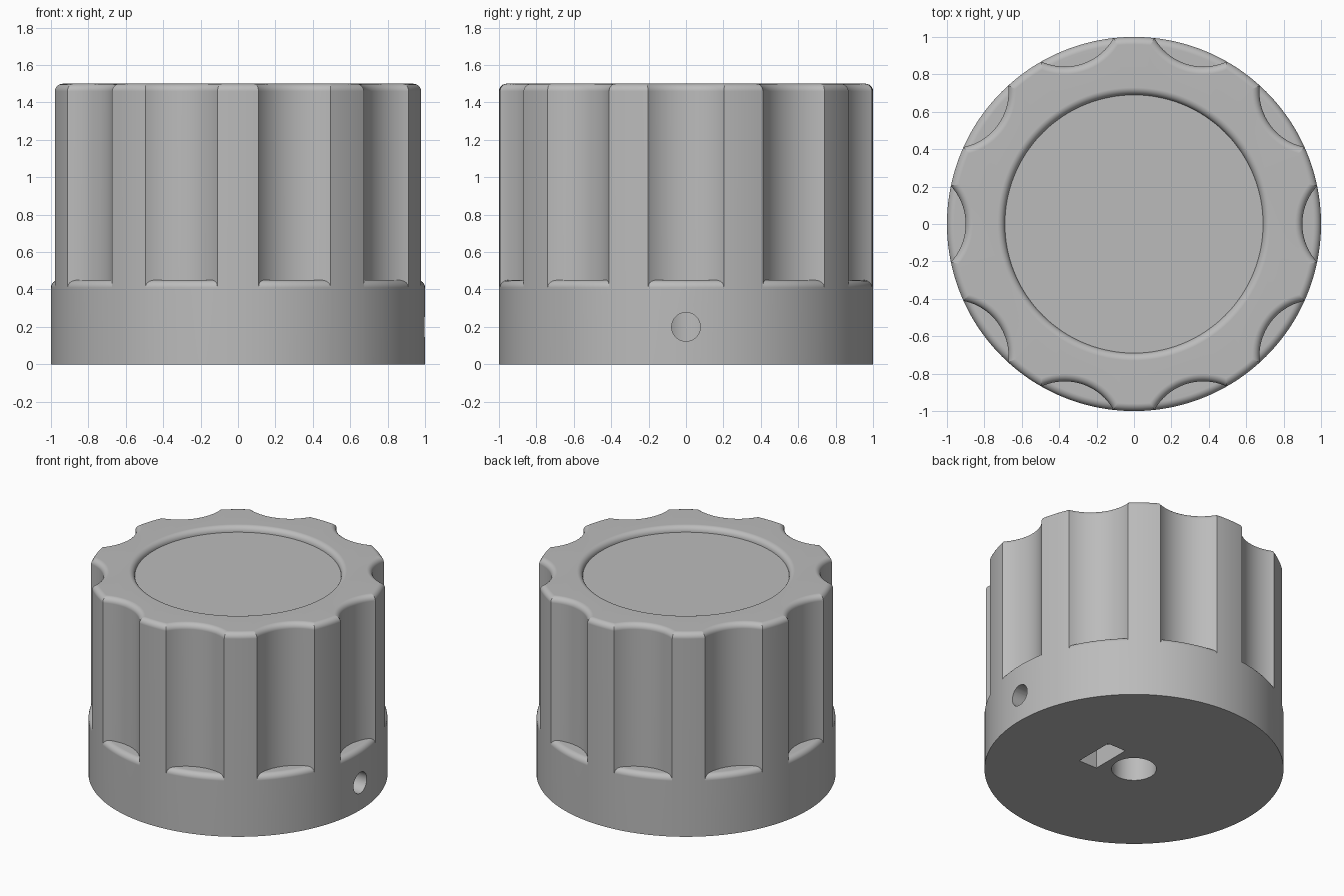
import bpy, bmesh
from math import sin, cos, acos, sqrt, pi, radians

if "Cube" in bpy.data.objects:
    bpy.data.objects.remove(bpy.data.objects["Cube"], do_unlink=True)

FLUTES = 10
HEIGHT = 1.5
LIP = 0.45            # height of the flute floors
FILLET = 0.04
CUT_DIST, CUT_R = 1.2, 0.3   # flute circle: distance from axis and radius
RECESS = 0.69
STEPS = 6             # segments per fillet
FLUTE_SEG, LAND_SEG = 24, 8

grey = bpy.data.materials.new("matte_grey")
grey.use_nodes = True
colour = (0.5, 0.5, 0.5, 1)
grey.diffuse_color = colour
grey.node_tree.nodes["Principled BSDF"].inputs["Base Color"].default_value = colour


def outline(o):
    """Polar points (angle, radius) of the fluted outline, moved inward by o."""
    outer, cut = 1 - o, CUT_R + o
    corner = acos((outer**2 + CUT_DIST**2 - cut**2) / (2 * outer * CUT_DIST))
    pitch = 2 * pi / FLUTES
    points = []
    for n in range(FLUTES):
        for i in range(FLUTE_SEG):
            a = corner * sin(pi * (i / FLUTE_SEG - 0.5))
            r = CUT_DIST * cos(a) - sqrt(cut**2 - (CUT_DIST * sin(a))**2)
            points.append((n * pitch + a, min(r, outer)))
        for i in range(LAND_SEG):
            a = corner + (pitch - 2 * corner) * i / LAND_SEG
            points.append((n * pitch + a, outer))
    return points


def lip_height(r):
    """Height of the rounded lip of the base at radius r."""
    d = max(0, r - 1 + FILLET)
    return LIP - FILLET + sqrt(max(0, FILLET**2 - d**2))


# Stack of rings, from the bottom edge up to the recess floor
base = outline(0)
quarter = [pi / 2 * i / STEPS for i in range(STEPS + 1)]
rings = [[(a, 1, 0) for a, r in base]]
for q in quarter:
    lip_r = 1 - FILLET + FILLET * cos(q)
    rings.append([(a, max(lip_r, r), lip_height(max(lip_r, r))) for a, r in base])
rings.append([(a, r, lip_height(r)) for a, r in base])
for q in quarter:
    z = HEIGHT - FILLET + FILLET * sin(q)
    rings.append([(a, r, z) for a, r in outline(FILLET * (1 - cos(q)))])
for q in quarter:
    r, z = RECESS + FILLET * (1 - sin(q)), HEIGHT - FILLET + FILLET * cos(q)
    rings.append([(a, r, z) for a, _ in outline(FILLET)])

# Knob body
bm = bmesh.new()
loops = [[bm.verts.new((r * cos(a), r * sin(a), z)) for a, r, z in ring] for ring in rings]
for low, high in zip(loops, loops[1:]):
    for i in range(len(low)):
        j = (i + 1) % len(low)
        bm.faces.new((low[i], low[j], high[j], high[i]))
bm.faces.new(loops[0][::-1])
bm.faces.new(loops[-1])
bmesh.ops.remove_doubles(bm, verts=bm.verts, dist=1e-5)
bmesh.ops.recalc_face_normals(bm, faces=bm.faces)
mesh = bpy.data.meshes.new("knob_body")
bm.to_mesh(mesh)
bm.free()
mesh.materials.append(grey)
knob = bpy.data.objects.new("knob_body", mesh)
bpy.context.collection.objects.link(knob)


def cut(name):
    """Subtract the active object from the knob, then remove it."""
    cutter = bpy.context.object
    cutter.name = name
    cutter.hide_render = True
    cutter.data.materials.append(grey)
    bpy.context.view_layer.objects.active = knob
    mod = knob.modifiers.new(name, "BOOLEAN")
    mod.operation, mod.solver, mod.object = "DIFFERENCE", "EXACT", cutter
    bpy.ops.object.modifier_apply(modifier=name)
    bpy.data.objects.remove(cutter, do_unlink=True)


# Shaft bore from below
bpy.ops.mesh.primitive_cylinder_add(vertices=48, radius=0.15, depth=2, location=(0, 0, 0))
cut("shaft_bore")
# Nut slot beside the bore
bpy.ops.mesh.primitive_cube_add(size=1, location=(0.277, 0, 0))
bpy.context.object.scale = (0.15, 0.3, 0.7)
cut("nut_slot")
# Set screw hole through the side into the bore
bpy.ops.mesh.primitive_cylinder_add(vertices=32, radius=0.077, depth=1.2,
                                    location=(0.65, 0, 0.2), rotation=(0, pi / 2, 0))
cut("screw_hole")

# Smooth shading with sharp rims
bpy.ops.object.select_all(action="DESELECT")
knob.select_set(True)
bpy.context.view_layer.objects.active = knob
bpy.ops.object.shade_smooth_by_angle(angle=radians(30))
normals = knob.modifiers.new("even_normals", "WEIGHTED_NORMAL")
normals.keep_sharp = True
